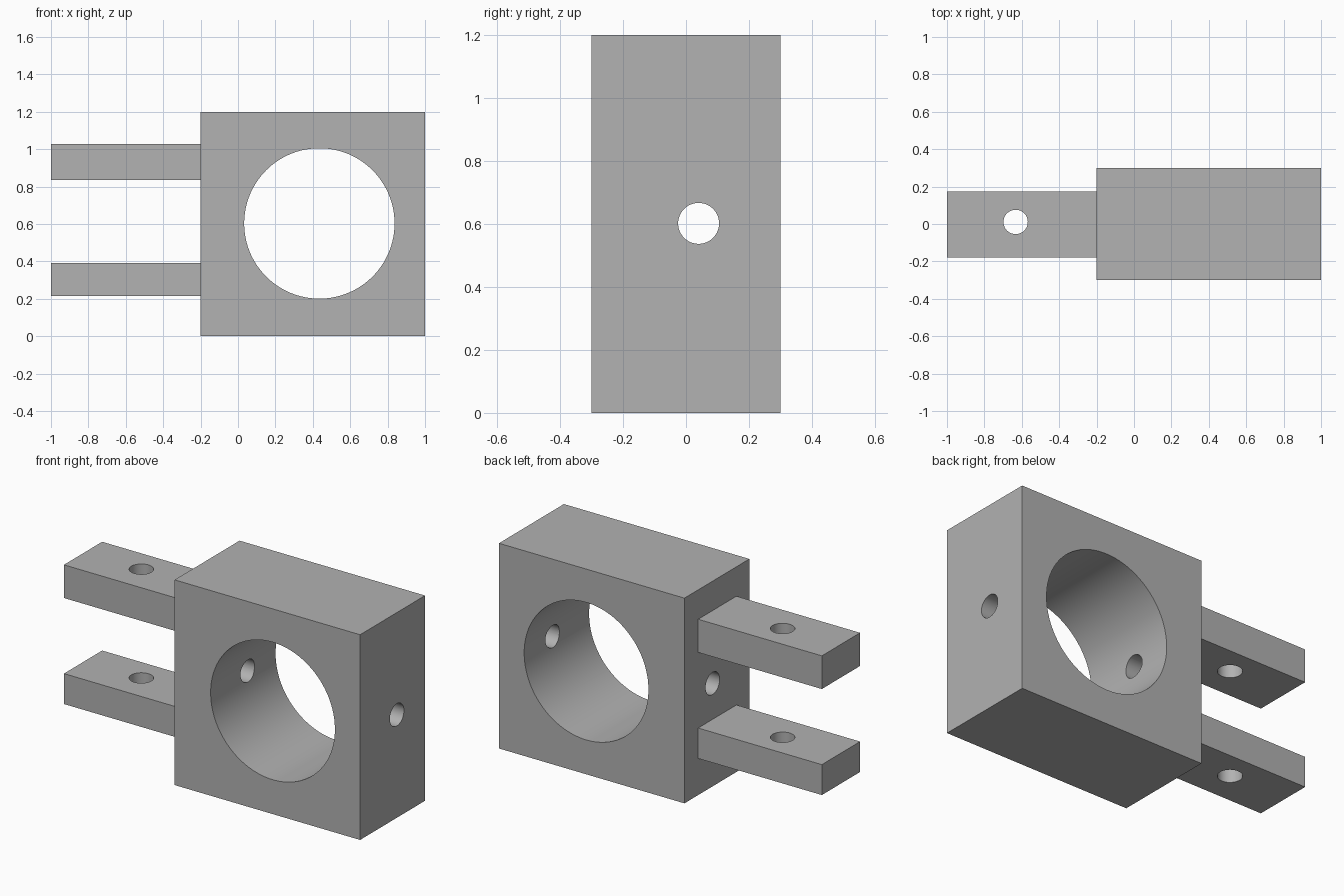
import bpy
from math import radians
from mathutils import Vector

default_cube = bpy.data.objects.get("Cube")
if default_cube:
    bpy.data.objects.remove(default_cube, do_unlink=True)

grey = bpy.data.materials.new("plain grey")
grey.use_nodes = True
colour = (0.445, 0.445, 0.445, 1)
grey.diffuse_color = colour
grey.node_tree.nodes["Principled BSDF"].inputs["Base Color"].default_value = colour


def block(name, low, high):
    low, high = Vector(low), Vector(high)
    bpy.ops.mesh.primitive_cube_add(size=1, location=(low + high) / 2)
    obj = bpy.context.object
    obj.name = name
    obj.scale = high - low
    bpy.ops.object.transform_apply(location=False, rotation=False, scale=True)
    obj.data.materials.append(grey)
    return obj


def drill(target, centre, radius, depth, rotation=(0, 0, 0), sides=64):
    """Cut a round through-hole, then remove the cutter."""
    bpy.ops.mesh.primitive_cylinder_add(vertices=sides, radius=radius, depth=depth,
                                        location=centre, rotation=rotation)
    cutter = bpy.context.object
    cutter.hide_render = True
    cutter.data.materials.append(grey)
    bpy.ops.object.select_all(action="DESELECT")
    target.select_set(True)
    bpy.context.view_layer.objects.active = target
    cut = target.modifiers.new("hole", "BOOLEAN")
    cut.operation = "DIFFERENCE"
    cut.solver = "EXACT"
    cut.object = cutter
    bpy.ops.object.modifier_apply(modifier=cut.name)
    bpy.data.objects.remove(cutter, do_unlink=True)
    bpy.ops.object.shade_smooth_by_angle(angle=radians(30))


# Housing with a large bore and a cross hole through both side walls
housing = block("housing", (-0.2, -0.3, 0), (1, 0.3, 1.2))
drill(housing, (0.435, 0, 0.603), 0.402, 1, (radians(90), 0, 0), sides=128)
drill(housing, (0.4, 0.04, 0.602), 0.065, 2, (0, radians(90), 0))

# Pair of fork arms with aligned pin holes
for name, bottom, top in (("lower_arm", 0.214, 0.392), ("upper_arm", 0.834, 1.028)):
    arm = block(name, (-1, -0.18, bottom), (-0.2, 0.173, top))
    drill(arm, (-0.633, 0.011, (bottom + top) / 2), 0.065, 0.5)
